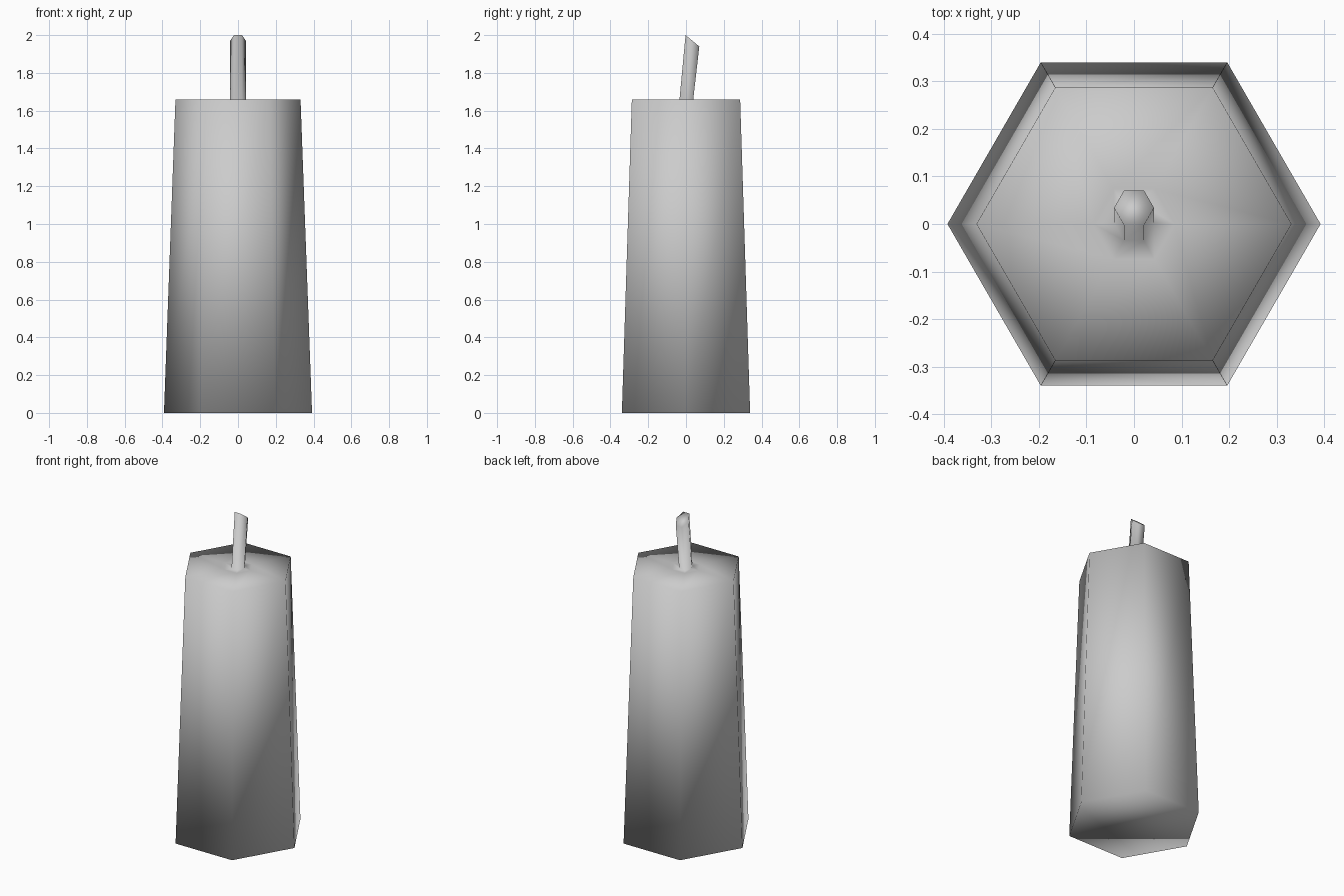
import bpy, bmesh
from math import cos, sin, pi

if "Cube" in bpy.data.objects:
    bpy.data.objects.remove(bpy.data.objects["Cube"])

bm = bmesh.new()


def hex_ring(radius, z, y=0.0, slope=0.0):
    """Six-sided ring with corners on the x axis; slope tilts it along y."""
    ring = []
    for i in range(6):
        a = i * pi / 3
        dy = radius * sin(a)
        ring.append(bm.verts.new((radius * cos(a), y + dy, z + slope * dy)))
    return ring


# Tapered wax body, flat top with a small inset, then the slanted wick
rings = [
    hex_ring(0.392, 0.0),
    hex_ring(0.331, 1.66),
    hex_ring(0.085, 1.66),
    hex_ring(0.042, 1.66, 0.002),
    hex_ring(0.042, 1.97, 0.034, -0.83),
]
for low, high in zip(rings, rings[1:]):
    for i in range(6):
        j = (i + 1) % 6
        bm.faces.new((low[i], low[j], high[j], high[i]))

# Base and wick tip caps
bm.faces.new(list(reversed(rings[0])))
bm.faces.new(rings[-1])
bm.normal_update()
for f in bm.faces:
    f.smooth = True

mesh = bpy.data.meshes.new("candle")
bm.to_mesh(mesh)
bm.free()
candle = bpy.data.objects.new("candle", mesh)
bpy.context.collection.objects.link(candle)
